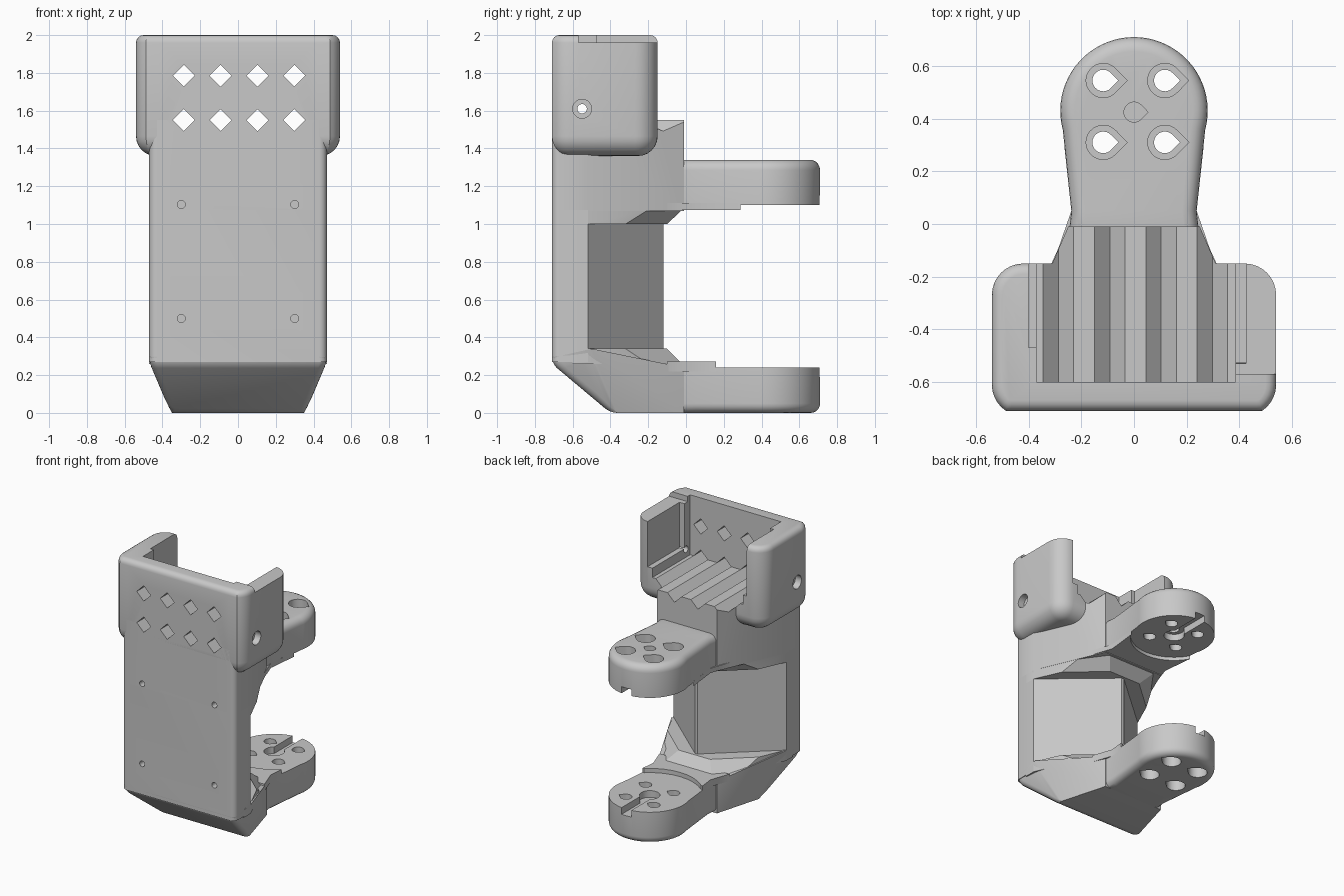
import bpy, bmesh, math

if "Cube" in bpy.data.objects:
    bpy.data.objects.remove(bpy.data.objects["Cube"], do_unlink=True)

GREY = (0.58, 0.58, 0.58, 1)
mat = bpy.data.materials.new("plain grey plastic")
mat.use_nodes = True
mat.diffuse_color = GREY
for node in mat.node_tree.nodes:
    if node.type == 'BSDF_PRINCIPLED':
        node.inputs["Base Color"].default_value = GREY

AXES = {'X': lambda u, v, w: (w, u, v),
        'Y': lambda u, v, w: (u, w, v),
        'Z': lambda u, v, w: (u, v, w)}


def finish(name, bm):
    bmesh.ops.recalc_face_normals(bm, faces=bm.faces)
    mesh = bpy.data.meshes.new(name)
    bm.to_mesh(mesh)
    bm.free()
    mesh.materials.append(mat)
    obj = bpy.data.objects.new(name, mesh)
    bpy.context.scene.collection.objects.link(obj)
    return obj


def loft(name, low, high, z0, z1, axis='Z'):
    """Solid between two outlines with equal point counts."""
    bm = bmesh.new()
    a = [bm.verts.new(AXES[axis](u, v, z0)) for u, v in low]
    b = [bm.verts.new(AXES[axis](u, v, z1)) for u, v in high]
    n = len(a)
    for i in range(n):
        j = (i + 1) % n
        bm.faces.new((a[i], a[j], b[j], b[i]))
    bm.faces.new(a)
    bm.faces.new(b)
    return finish(name, bm)


def prism(name, pts, z0, z1, axis='Z'):
    return loft(name, pts, pts, z0, z1, axis)


def block(name, x0, x1, y0, y1, z0, z1):
    return prism(name, [(x0, y0), (x1, y0), (x1, y1), (x0, y1)], z0, z1)


def hull(name, pts):
    bm = bmesh.new()
    for p in pts:
        bm.verts.new(p)
    bmesh.ops.convex_hull(bm, input=bm.verts)
    bmesh.ops.dissolve_limit(bm, angle_limit=0.01, verts=bm.verts, edges=bm.edges)
    return finish(name, bm)


def round_edges(obj, width, rule, segments=5):
    bm = bmesh.new()
    bm.from_mesh(obj.data)
    edges = [e for e in bm.edges if rule(e.verts[0].co, e.verts[1].co)]
    bmesh.ops.bevel(bm, geom=edges, offset=width, offset_type='OFFSET',
                    segments=segments, profile=0.5, affect='EDGES')
    bm.to_mesh(obj.data)
    bm.free()


def cut(obj, cutters):
    bpy.context.view_layer.objects.active = obj
    for c in cutters:
        m = obj.modifiers.new("cut", 'BOOLEAN')
        m.operation, m.solver, m.object = 'DIFFERENCE', 'EXACT', c
        bpy.ops.object.modifier_apply(modifier=m.name)


def sym(half):
    return half + [(-x, y) for x, y in reversed(half)]


def arc(cx, cy, r, a0, a1, n):
    return [(cx + r * math.cos(math.radians(a0 + (a1 - a0) * i / n)),
             cy + r * math.sin(math.radians(a0 + (a1 - a0) * i / n))) for i in range(n + 1)]


def circle(cx, cy, r):
    return arc(cx, cy, r, 0, 350, 35)


def teardrop(cx, cy, r):
    return arc(cx, cy, r, 45, 315, 20) + [(cx + r * 1.41, cy)]


def at_z(z):
    return lambda a, b: abs(a.z - z) < 1e-4 and abs(b.z - z) < 1e-4


def front_upright(a, b):
    return a.y < -0.7 and b.y < -0.7 and abs(a.z - b.z) > 0.1


# Column: front plate with a wedge behind it
column = prism("column", sym([(0.47, -0.71), (0.47, -0.52), (0.01, -0.12)]), 0.27, 1.075)
round_edges(column, 0.04, front_upright)

# Upper body under the tray, tapering to the arm
upper_body = prism("upper_body", sym([(0.47, -0.71), (0.47, -0.52), (0.25, -0.01)]), 1.07, 1.55)
round_edges(upper_body, 0.04, front_upright)

# Lower body with the sloping front foot
lower_body = hull("lower_body", [(s * x, y, z) for s in (1, -1) for x, y, z in (
    (0.47, -0.71, 0.26), (0.47, -0.71, 0.3), (0.47, -0.52, 0.3), (0.36, -0.4, 0),
    (0.25, -0.01, 0), (0.25, -0.01, 0.24))])
round_edges(lower_body, 0.035, lambda a, b: max(a.y, b.y) < -0.38 and min(a.z, b.z) < 0.29, 4)

# Flares where the wedge meets the two bodies
narrow = sym([(0.47, -0.6), (0.47, -0.52), (0.38, -0.32), (0.13, -0.1)])
wide = sym([(0.47, -0.6), (0.47, -0.52), (0.33, -0.2), (0.2, -0.02)])
lower_flare = loft("lower_flare", wide, narrow, 0.26, 0.34)
upper_flare = loft("upper_flare", narrow, wide, 1.0, 1.075)

# Arms and their raised pads
arm_half = [(0.25, -0.06), (0.238, 0.05)]
arm_plan = arm_half + arc(0, 0.43, 0.28, -15, 195, 40) + [(-x, y) for x, y in reversed(arm_half)]
upper_arm = prism("upper_arm", arm_plan, 1.1, 1.34)
round_edges(upper_arm, 0.055, at_z(1.34))
lower_arm = prism("lower_arm", arm_plan, 0, 0.24)
round_edges(lower_arm, 0.05, at_z(0))
pad_plan = sym([(0.29, -0.1), (0.238, 0.05), (0.265, 0.3)])
upper_pad = prism("upper_pad", pad_plan, 1.075, 1.11)
lower_pad = prism("lower_pad", pad_plan, 0.22, 0.272)

# Tray shell with rounded corners
tray_plan = (arc(0.42, -0.61, 0.12, -90, 0, 8) + arc(0.42, -0.27, 0.12, 0, 90, 8)
             + arc(-0.42, -0.27, 0.12, 90, 180, 8) + arc(-0.42, -0.61, 0.12, 180, 270, 8))
tray_plan = [(x, max(y, -0.71)) for x, y in tray_plan]
tray = prism("tray", tray_plan, 1.36, 2.0)
round_edges(tray, 0.105, at_z(1.36), 6)
round_edges(tray, 0.04, at_z(2.0), 4)

# Cutters for the tray: room inside, side pockets, lower rim on one wall
room = [block("room_cutter", -0.37, 0.385, -0.6, 0.1, 1.55, 2.2),
        block("right_pocket_cutter", -0.4, 0, -0.47, 0.1, 1.62, 2.2),
        block("left_pocket_cutter", 0, 0.425, -0.53, 0.1, 1.62, 2.2),
        block("rim_cutter", 0.38, 0.7, -0.57, 0.1, 1.96, 2.2)]
for s in (1, -1):
    room.append(prism("screw_cutter", circle(-0.55, 1.61, 0.025), s * 0.3, s * 0.7, 'X'))
    room.append(prism("screw_head_cutter", circle(-0.55, 1.61, 0.05), s * 0.49, s * 0.7, 'X'))

# Diamond vents: the lower row also carves the floor grooves
diamonds, grooves = [], []
for i in range(4):
    x = -0.287 + 0.195 * i
    for z, group in ((1.785, diamonds), (1.55, grooves)):
        d = 0.058
        shape = [(x - d, z), (x, z - d), (x + d, z), (x, z + d)]
        group.append(prism("diamond_cutter", shape, -0.9, 0.2, 'Y'))
cut(tray, room + diamonds + grooves)
cut(upper_body, grooves)

# Small blind holes in the front
pins = {z: [prism("pin_cutter", circle(x, z, 0.021), -0.8, -0.6, 'Y') for x in (-0.3, 0.3)]
        for z in (0.5, 1.103)}
cut(column, pins[0.5])
cut(upper_body, pins[1.103])

# Arm holes with wider mouths, hub recesses and slots
spots = [(x, y) for x in (-0.117, 0.117) for y in (0.31, 0.545)]
bores = [prism("bore_cutter", teardrop(x, y, 0.041), -0.2, 1.6) for x, y in spots]
top_mouths = [prism("top_mouth_cutter", teardrop(x, y, 0.065), 1.2, 1.6) for x, y in spots]
low_mouths = [prism("low_mouth_cutter", teardrop(x, y, 0.065), -0.2, 0.12) for x, y in spots]
centre = prism("centre_cutter", teardrop(0, 0.425, 0.038), 1.0, 1.6)
upper_hub = [prism("upper_hub_cutter", circle(0, 0.43, 0.07), 1.0, 1.15),
             block("upper_slot_cutter", -0.04, 0.04, 0.43, 0.8, 1.0, 1.15)]
lower_hub = [prism("lower_hub_cutter", circle(0, 0.43, 0.07), 0.19, 0.4),
             block("lower_slot_cutter", -0.04, 0.04, 0.43, 0.8, 0.19, 0.4)]
cut(upper_arm, bores + top_mouths + [centre] + upper_hub)
cut(lower_arm, bores + low_mouths + lower_hub)
upper_clear = prism("upper_clear_cutter", circle(0, 0.43, 0.3), 1.0, 1.2)
lower_clear = prism("lower_clear_cutter", circle(0, 0.43, 0.36), 0.1, 0.4)
cut(upper_pad, [upper_clear])
cut(lower_pad, [lower_clear, block("pad_end_cutter", -1, 1, 0.16, 1, 0.1, 0.4)])

# Remove cutters and shade the rounded parts
for obj in [o for o in bpy.data.objects if "_cutter" in o.name]:
    bpy.data.objects.remove(obj, do_unlink=True)
parts = [column, upper_body, lower_body, lower_flare, upper_flare, upper_arm,
         lower_arm, upper_pad, lower_pad, tray]
bpy.ops.object.select_all(action='DESELECT')
for obj in parts:
    obj.select_set(True)
bpy.context.view_layer.objects.active = tray
bpy.ops.object.shade_smooth_by_angle(angle=math.radians(30))
